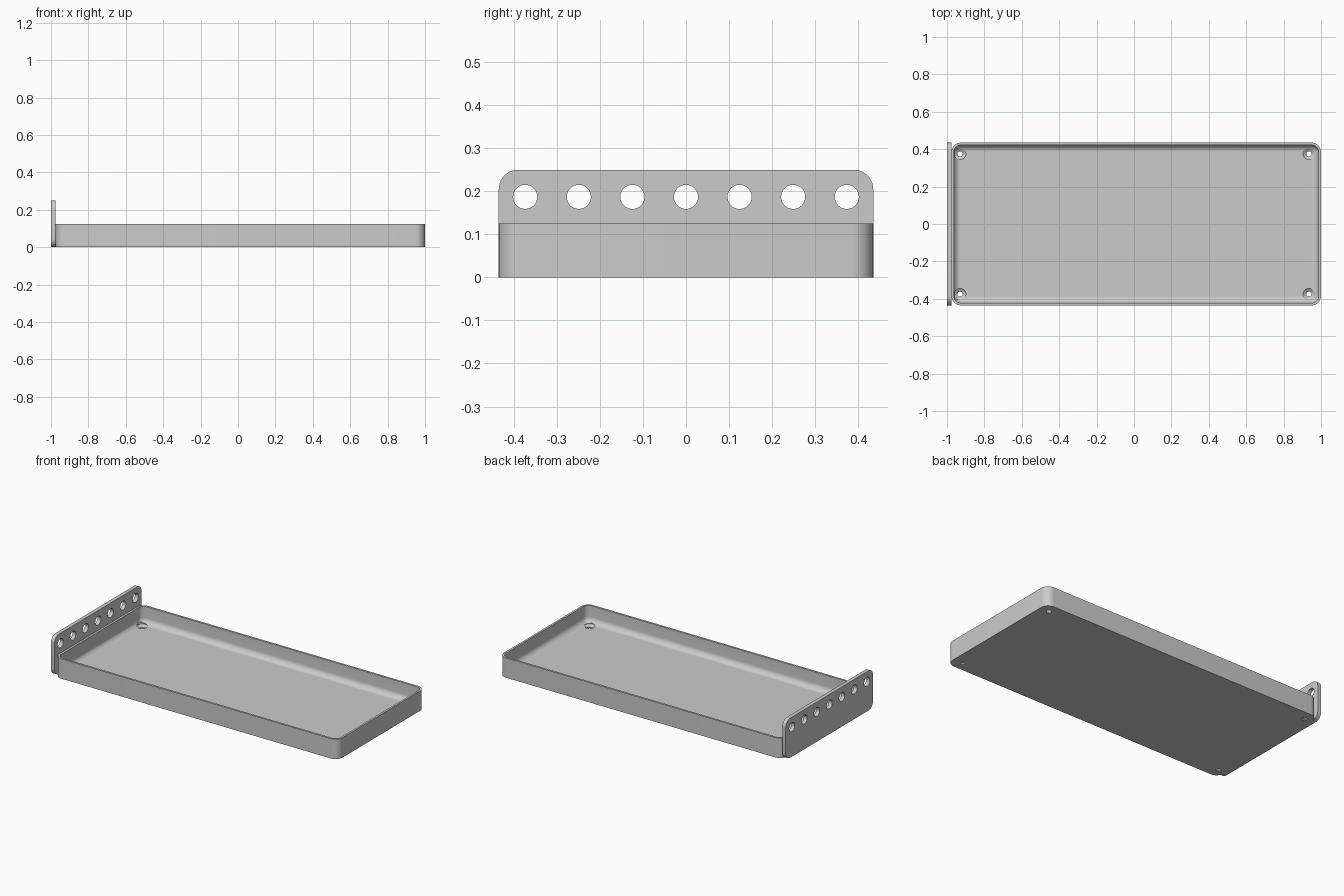
import bpy, bmesh, math
from mathutils import Matrix, Vector

cube = bpy.data.objects.get("Cube")
if cube:
    bpy.data.objects.remove(cube)

grey = bpy.data.materials.new("plain grey")
grey.use_nodes = True
colour = (0.6, 0.6, 0.6, 1)
grey.diffuse_color = colour
grey.node_tree.nodes["Principled BSDF"].inputs["Base Color"].default_value = colour


def make_object(name, bm):
    bmesh.ops.recalc_face_normals(bm, faces=bm.faces)
    mesh = bpy.data.meshes.new(name)
    bm.to_mesh(mesh)
    bm.free()
    obj = bpy.data.objects.new(name, mesh)
    bpy.context.collection.objects.link(obj)
    mesh.materials.append(grey)
    return obj


def rounded_rect(w, h, r, steps=10):
    """Points around a rounded rectangle of half sizes w and h."""
    pts = []
    for q, (sx, sy) in enumerate([(1, 1), (-1, 1), (-1, -1), (1, -1)]):
        for i in range(steps + 1):
            a = (q + i / steps) * math.pi / 2
            pts.append((sx * (w - r) + r * math.cos(a), sy * (h - r) + r * math.sin(a)))
    return pts


def loft(bm, rings):
    """Skin a list of closed rings and cap both ends."""
    loops = [[bm.verts.new(p) for p in ring] for ring in rings]
    for a, b in zip(loops, loops[1:]):
        for i in range(len(a)):
            j = (i + 1) % len(a)
            bm.faces.new((a[i], a[j], b[j], b[i]))
    bm.faces.new(loops[0])
    bm.faces.new(loops[-1])


def cut(target, cutter):
    mod = target.modifiers.new("holes", 'BOOLEAN')
    mod.operation = 'DIFFERENCE'
    mod.solver = 'EXACT'
    mod.object = cutter
    bpy.context.view_layer.objects.active = target
    bpy.ops.object.modifier_apply(modifier=mod.name)
    bpy.data.objects.remove(cutter)


def smooth(obj):
    bpy.ops.object.select_all(action='DESELECT')
    obj.select_set(True)
    bpy.context.view_layer.objects.active = obj
    bpy.ops.object.shade_smooth_by_angle(angle=math.radians(30))


# Tray: outer wall, rim, inner wall, fillet and floor
LEFT, HALF_Y, HEIGHT, CORNER = -0.976, 0.435, 0.125, 0.05
WALL, FLOOR, FILLET = 0.013, 0.02, 0.035
mid, half_x = (1 + LEFT) / 2, (1 - LEFT) / 2
section = [(0, 0), (0, HEIGHT), (WALL, HEIGHT)]
for i in range(9):
    a = i / 8 * math.pi / 2
    section.append((WALL + FILLET * (1 - math.cos(a)), FLOOR + FILLET * (1 - math.sin(a))))
bm = bmesh.new()
loft(bm, [[(mid + x, y, z) for x, y in
           rounded_rect(half_x - d, HALF_Y - d, CORNER - d)] for d, z in section])
tray = make_object("tray", bm)

# Countersunk screw holes in the floor corners
bm = bmesh.new()
screw = [(0.014, -0.02), (0.014, 0.008), (0.031, FLOOR), (0.031, 0.05)]
for cx in (-0.93, 0.935):
    for cy in (-0.375, 0.375):
        loft(bm, [[(cx + r * math.cos(k * math.tau / 32), cy + r * math.sin(k * math.tau / 32), z)
                   for k in range(32)] for r, z in screw])
cut(tray, make_object("screw_hole_cutter", bm))
smooth(tray)

# Upright end plate with rounded corners
bm = bmesh.new()
outline = rounded_rect(HALF_Y, 0.125, 0.045)
loft(bm, [[(x, y, z + 0.125) for y, z in outline] for x in (-1, LEFT)])
plate = make_object("end_plate", bm)

# Row of round holes along the plate
bm = bmesh.new()
for i in range(-3, 4):
    place = Matrix.Translation(Vector((-0.99, i * 0.1245, 0.187))) @ Matrix.Rotation(math.pi / 2, 4, 'Y')
    bmesh.ops.create_cone(bm, cap_ends=True, segments=32, radius1=0.028, radius2=0.028,
                          depth=0.1, matrix=place)
cut(plate, make_object("plate_hole_cutter", bm))
smooth(plate)
